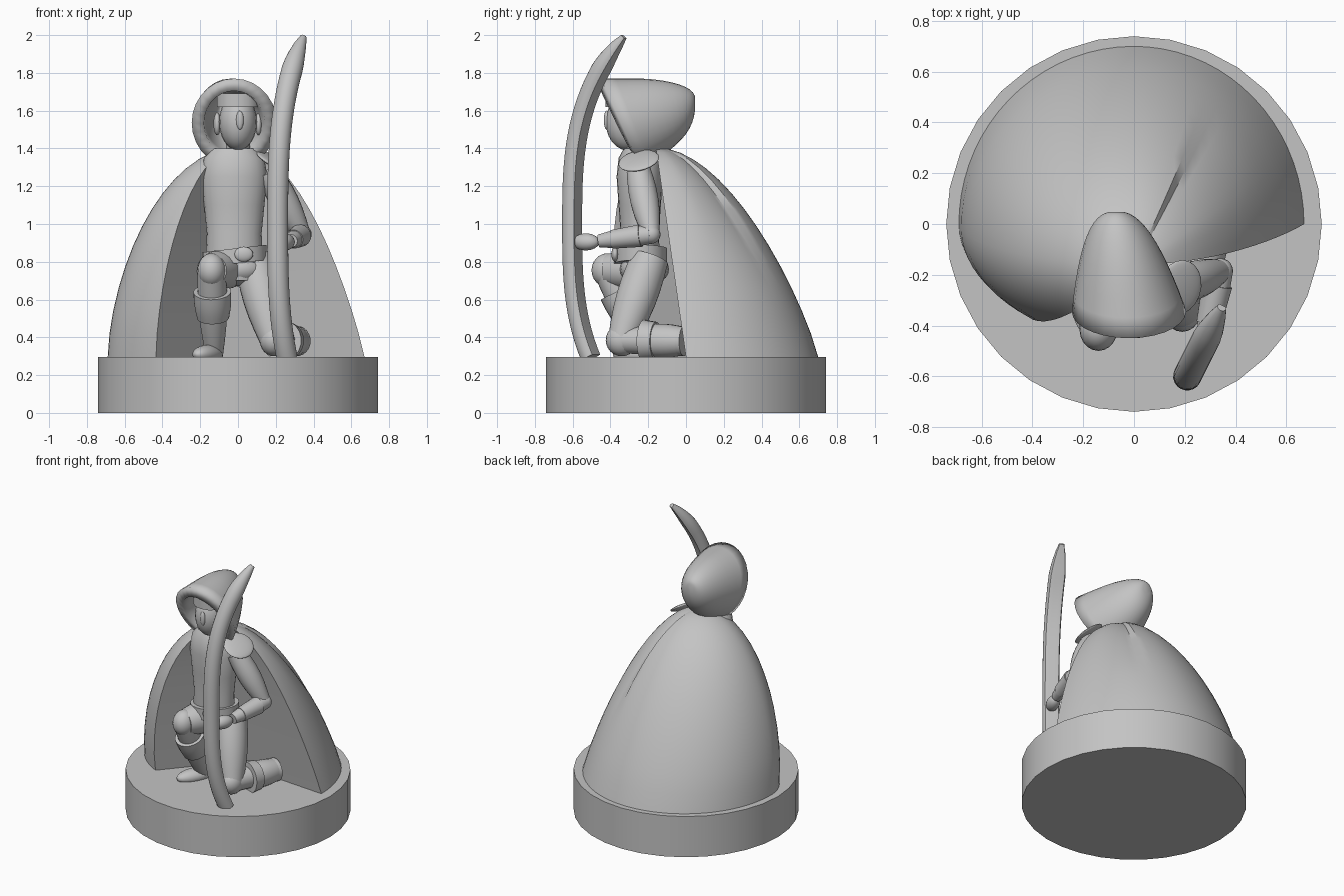
import bpy, bmesh, math
from mathutils import Vector

cube = bpy.data.objects.get("Cube")
if cube:
    bpy.data.objects.remove(cube)

grey = (.55, .55, .55, 1)
stone = bpy.data.materials.new("plain_grey")
stone.diffuse_color = grey
stone.use_nodes = True
stone.node_tree.nodes["Principled BSDF"].inputs["Base Color"].default_value = grey


def finish(name, bm):
    """Turn a bmesh into a shaded object made of the grey stone."""
    bmesh.ops.recalc_face_normals(bm, faces=bm.faces)
    mesh = bpy.data.meshes.new(name)
    bm.to_mesh(mesh)
    bm.free()
    mesh.materials.append(stone)
    part = bpy.data.objects.new(name, mesh)
    bpy.context.collection.objects.link(part)
    bpy.ops.object.select_all(action="DESELECT")
    part.select_set(True)
    bpy.context.view_layer.objects.active = part
    bpy.ops.object.shade_smooth_by_angle(angle=math.radians(35))
    return part


def loft(name, rings, open_end=False):
    """Skin a list of equally long closed rings and cap the ends."""
    bm = bmesh.new()
    rows = [[bm.verts.new(point) for point in ring] for ring in rings]
    for lower, upper in zip(rows, rows[1:]):
        for i in range(len(lower)):
            bm.faces.new((lower[i - 1], lower[i], upper[i], upper[i - 1]))
    bm.faces.new(rows[0])
    if not open_end:
        bm.faces.new(rows[-1])
    return finish(name, bm)


def ring(center, u, v, sides=20, flat=1):
    """Oval around a center spanned by two half axes; flat shaves the v side."""
    angles = [math.tau * i / sides for i in range(sides)]
    return [center + u * math.cos(a) + v * min(math.sin(a), flat) for a in angles]


def oval(x, y, z, width, depth, sides=24):
    return ring(Vector((x, y, z)), Vector((width, 0, 0)), Vector((0, depth, 0)), sides)


def limb(name, start, end, start_radius, end_radius, bulge=0):
    """Tapered round limb, thickened toward the middle by bulge."""
    axis = end - start
    u = axis.orthogonal().normalized()
    v = axis.normalized().cross(u)
    rings = []
    for i in range(7):
        t = i / 6
        radius = start_radius + (end_radius - start_radius) * t + bulge * math.sin(math.pi * t)
        rings.append(ring(start + axis * t, u * radius, v * radius))
    return loft(name, rings)


def ball(name, location, size, turn=(0, 0, 0)):
    bm = bmesh.new()
    bmesh.ops.create_uvsphere(bm, u_segments=20, v_segments=12, radius=1)
    part = finish(name, bm)
    part.location, part.scale, part.rotation_euler = location, size, turn


# Round base
floor = .295
loft("base", [oval(0, 0, z, .74, .74, sides=32) for z in (0, floor)])


# Cloak: solid bell with a wedge cut out of the front
def spread(size, height, power):
    return size * math.sqrt(1 - height ** power)


cloak_rings = []
levels, steps = 14, 46
crease = 1.05
for level in range(levels):
    height = math.sin(math.pi / 2 * level / levels)
    z = floor + 1.11 * height
    middle = -.16 * height
    outline = []
    for step in range(steps + 1):
        angle = math.radians(231) * (1 - step / steps)
        # the upper left rear tucks in behind a sharp crease
        tuck = max(0, 1 - 1.5 * (crease - angle)) if angle < crease else 0
        fold = 1 - .25 * max(0, height - .4) * tuck
        side = spread(.69, height, 1.65) if math.cos(angle) < 0 else spread(.67, height, 1.1)
        depth = spread(.7, height, 1.3) * (1 if angle < math.pi else .6 + .25 * height)
        outline.append(Vector((side * math.cos(angle) * fold,
                               middle + depth * math.sin(angle) * fold, z)))
    outline.append(Vector((-.1 + .08 * height, .06 + middle, z)))
    cloak_rings.append(outline)
loft("cloak", cloak_rings)

# Hood: swells from the rear tip to a slanted open front
hood_rings = []
for i in range(1, 13):
    s = (i / 12) ** 2
    center_x = -.07 + .05 * s
    crown = math.sin(math.pi / 2 * min(1, 1.6 * s)) ** .35
    top = Vector((center_x, .05 - .5 * s, 1.65 + .12 * crown))
    bottom = Vector((center_x, .05 - .29 * s, 1.65 - .35 * s ** .4))
    half_width = Vector((.225 * s ** .4, 0, 0))
    hood_rings.append(ring((top + bottom) / 2, half_width, (top - bottom) / 2, sides=28))
hood = loft("hood", hood_rings, open_end=True)
shell = hood.modifiers.new("thickness", "SOLIDIFY")
shell.thickness = .065
shell.offset = -1

# Head with nose, ears and flat headband
ball("head", (0, -.31, 1.54), (.1, .115, .15))
loft("headband", [oval(0, -.335, z, .11, .09, sides=12) for z in (1.62, 1.69)])
ball("nose", (.01, -.42, 1.55), (.02, .015, .05))
for side, name in ((1, "left_ear"), (-1, "right_ear")):
    ball(name, (side * .11, -.28, 1.53), (.02, .04, .06))
limb("neck", Vector((0, -.24, 1.3)), Vector((0, -.28, 1.5)), .07, .06)

# Torso
torso_shape = ((.7, .13), (.85, .15), (.95, .145), (1.1, .16), (1.25, .175),
               (1.35, .16), (1.4, .12))
loft("torso", [oval(-.02, -.245, z, width, width * .7) for z, width in torso_shape])

# Tilted belt, buckle and hips
belt_rings = []
for z in (.79, .87):
    belt_rings.append(ring(Vector((-.02, -.24, z)), Vector((.17, 0, .02)),
                           Vector((0, .14, 0)), sides=24))
loft("belt", belt_rings)
ball("buckle", (.03, -.375, .84), (.05, .02, .04))
ball("hips", (0, -.22, .76), (.15, .13, .09))

# Raised leg, the shin slanting back to the foot
knee = Vector((-.14, -.415, .755))
ankle = Vector((-.125, -.2, .3))
limb("raised_thigh", Vector((-.05, -.18, .76)), knee, .1, .085, bulge=.015)
ball("raised_knee", knee, (.075, .085, .09))
limb("raised_shin", knee, ankle, .075, .045, bulge=.015)
limb("raised_boot_cuff", knee.lerp(ankle, .25), knee.lerp(ankle, .55), .1, .085, bulge=.005)
ball("raised_foot", (-.16, -.27, .31), (.06, .13, .05), turn=(0, 0, -.5))

# Kneeling leg
knee = Vector((.19, -.34, .385))
heel = Vector((.31, -.01, .38))
limb("kneeling_thigh", Vector((.08, -.19, .82)), knee, .1, .075, bulge=.02)
ball("kneeling_knee", knee, (.075, .085, .085))
limb("kneeling_shin", knee, heel, .07, .08)
limb("kneeling_boot", knee.lerp(heel, .4), heel, .085, .075, bulge=.01)
limb("kneeling_boot_cuff", knee.lerp(heel, .35), knee.lerp(heel, .55), .11, .1)

# Bow arm
shoulder = Vector((.16, -.25, 1.28))
elbow = Vector((.34, -.185, .945))
wrist = Vector((.28, -.46, .91))
limb("upper_arm", shoulder, elbow, .065, .045, bulge=.02)
ball("elbow", elbow, (.05, .05, .05))
limb("forearm", elbow, wrist, .05, .035, bulge=.01)
limb("bracer", elbow.lerp(wrist, .2), elbow.lerp(wrist, .75), .06, .05)
ball("hand", (.25, -.53, .905), (.045, .075, .045), turn=(0, 0, -.4))
ball("shoulder_plate", (.18, -.25, 1.335), (.1, .11, .02), turn=(.2, .55, 0))


# Bow: thick curved stave, rounded outside and flat inside
def bow_center(z):
    bend = abs(z - 1) ** 3
    return Vector((.21 + .14 * bend, -.6 + .28 * bend, z))


bow_rings = []
across = Vector((.88, -.47, 0))
bow_steps = 40
for i in range(bow_steps + 1):
    z = floor + (1.99 - floor) * i / bow_steps
    tangent = (bow_center(z + .01) - bow_center(z - .01)).normalized()
    u = (across - tangent * across.dot(tangent)).normalized()
    radius = .056 * min(1, math.sqrt(.1 + (bow_steps - i) / 4))
    bow_rings.append(ring(bow_center(z), u * radius, tangent.cross(u) * radius, flat=.6))
loft("bow", bow_rings)
